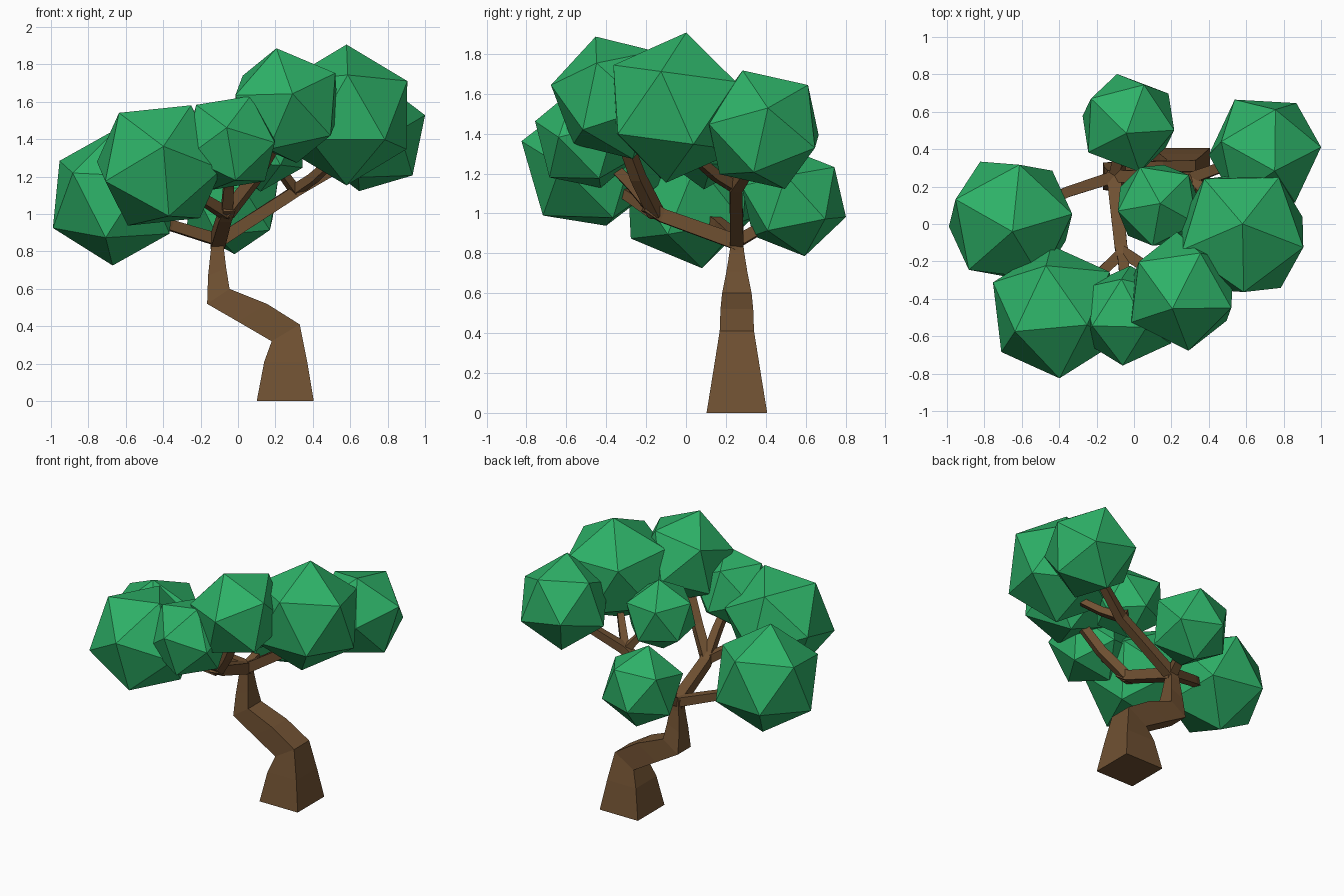
import bpy, bmesh
from mathutils import Vector, Matrix

if "Cube" in bpy.data.objects:
    bpy.data.objects.remove(bpy.data.objects["Cube"])


def material(name, color):
    m = bpy.data.materials.new(name)
    m.diffuse_color = (*color, 1)
    m.use_nodes = True
    m.node_tree.nodes["Principled BSDF"].inputs["Base Color"].default_value = m.diffuse_color
    return m


BARK = material("bark_brown", (0.162, 0.082, 0.032))
LEAF = material("leaf_green", (0.027, 0.445, 0.138))


def finish(name, bm, mat):
    bmesh.ops.recalc_face_normals(bm, faces=bm.faces[:])
    me = bpy.data.meshes.new(name)
    bm.to_mesh(me)
    bm.free()
    me.materials.append(mat)
    ob = bpy.data.objects.new(name, me)
    bpy.context.collection.objects.link(ob)
    return ob


def loft(name, rings):
    """Skin a chain of four-sided rings and cap both ends."""
    bm = bmesh.new()
    loops = [[bm.verts.new(p) for p in r] for r in rings]
    for a, b in zip(loops, loops[1:]):
        for i in range(4):
            j = (i + 1) % 4
            bm.faces.new((a[i], a[j], b[j], b[i]))
    bm.faces.new(loops[0])
    bm.faces.new(loops[-1])
    return finish(name, bm, BARK)


def branch(name, points):
    """Square tapered limb; each point is x, y, z, half width."""
    pts = [Vector(p[:3]) for p in points]
    rings = []
    for i, p in enumerate(pts):
        d = (pts[min(i + 1, len(pts) - 1)] - pts[max(i - 1, 0)]).normalized()
        side = d.cross(Vector((0, 0, 1))).normalized()
        up = side.cross(d)
        w = points[i][3]
        rings.append([p + side * sx * w + up * sy * w
                      for sx, sy in ((-1, -1), (1, -1), (1, 1), (-1, 1))])
    return loft(name, rings)


def frame(a, b):
    """Orthonormal frame spanned by two directions."""
    x = Vector(a).normalized()
    z = x.cross(Vector(b)).normalized()
    return Matrix((x, z.cross(x), z)).transposed()


def foliage(name, center, radius, corner, neighbour):
    """Icosahedron turned so two adjacent corners point the given ways."""
    bm = bmesh.new()
    bmesh.ops.create_icosphere(bm, subdivisions=1, radius=radius)
    top = max(bm.verts, key=lambda v: v.co.z)
    near = top.link_edges[0].other_vert(top)
    rot = frame(corner, neighbour) @ frame(top.co, near.co).transposed()
    bm.transform(Matrix.Translation(center) @ rot.to_4x4())
    return finish(name, bm, LEAF)


# Crooked trunk: left x, z, right x, z, half depth
CY = 0.255
trunk = [
    (0.10, 0.00, 0.405, 0.00, 0.152),
    (0.14, 0.21, 0.37, 0.21, 0.118),
    (0.18, 0.32, 0.33, 0.41, 0.086),
    (0.00, 0.425, 0.155, 0.52, 0.082),
    (-0.165, 0.52, -0.045, 0.60, 0.074),
    (-0.16, 0.67, -0.063, 0.71, 0.052),
    (-0.145, 0.81, -0.075, 0.81, 0.036),
    (-0.14, 0.88, -0.08, 0.88, 0.03),
]
loft("trunk", [[(xl, CY - h, zl), (xr, CY - h, zr), (xr, CY + h, zr), (xl, CY + h, zl)]
               for xl, zl, xr, zr, h in trunk])

# Limbs leaving the top of the trunk, then twigs into the foliage
limbs = {
    "front_limb": [(-.11, .27, .85, .038), (-.07, -.12, .99, .034),
                   (-.05, -.20, 1.04, .032)],
    "front_right_twig": [(-.06, -.15, 1.0, .032), (.08, -.24, 1.18, .03),
                         (.24, -.34, 1.45, .026)],
    "front_twig": [(-.06, -.16, 1.01, .03), (-.05, -.28, 1.15, .027), (-.04, -.43, 1.3, .022)],
    "front_left_twig": [(-.06, -.15, 1.0, .03), (-.22, -.3, 1.1, .025), (-.38, -.42, 1.2, .022)],
    "left_limb": [(-.10, .255, .86, .032), (-.36, .17, .94, .028), (-.6, .05, 1.02, .024)],
    "right_limb": [(-.11, .255, .85, .034), (.32, .25, 1.13, .03), (.62, .36, 1.30, .024)],
    "right_front_twig": [(.31, .25, 1.13, .026), (.40, .15, 1.19, .024), (.52, .02, 1.3, .02)],
    "middle_twig": [(.31, .25, 1.12, .024), (.2, .16, 1.27, .02)],
    "back_limb": [(-.11, .24, .85, .03), (-.08, .38, .93, .027), (-.04, .5, 1.02, .022)],
}
for name, pts in limbs.items():
    branch(name, pts)

# Faceted foliage clumps
clumps = [
    ("left", (-.66, .02, 1.09), .37, (.01, -.06, .36), (.05, .34, .15)),
    ("front_left", (-.42, -.47, 1.26), .37, (.02, -.33, .095), (-.25, -.05, .30)),
    ("front", (-.04, -.49, 1.38), .28, (-.02, -.26, .08), (-.2, -.05, .22)),
    ("front_right", (.26, -.36, 1.58), .325, (.03, -.30, .06), (-.05, -.1, .29)),
    ("right", (.58, -.05, 1.53), .38, (0, .05, .37), (.32, -.075, .17)),
    ("back_right", (.70, .39, 1.42), .32, (.29, .02, .105), (.06, -.1, .285)),
    ("back", (-.03, .54, 1.06), .28, (.01, .05, -.25), (-.06, .26, -.08)),
    ("middle", (.13, .10, 1.37), .25, (.01, .01, .25), (-.1, .21, .11)),
]
for name, *args in clumps:
    foliage(name + "_foliage", *args)
